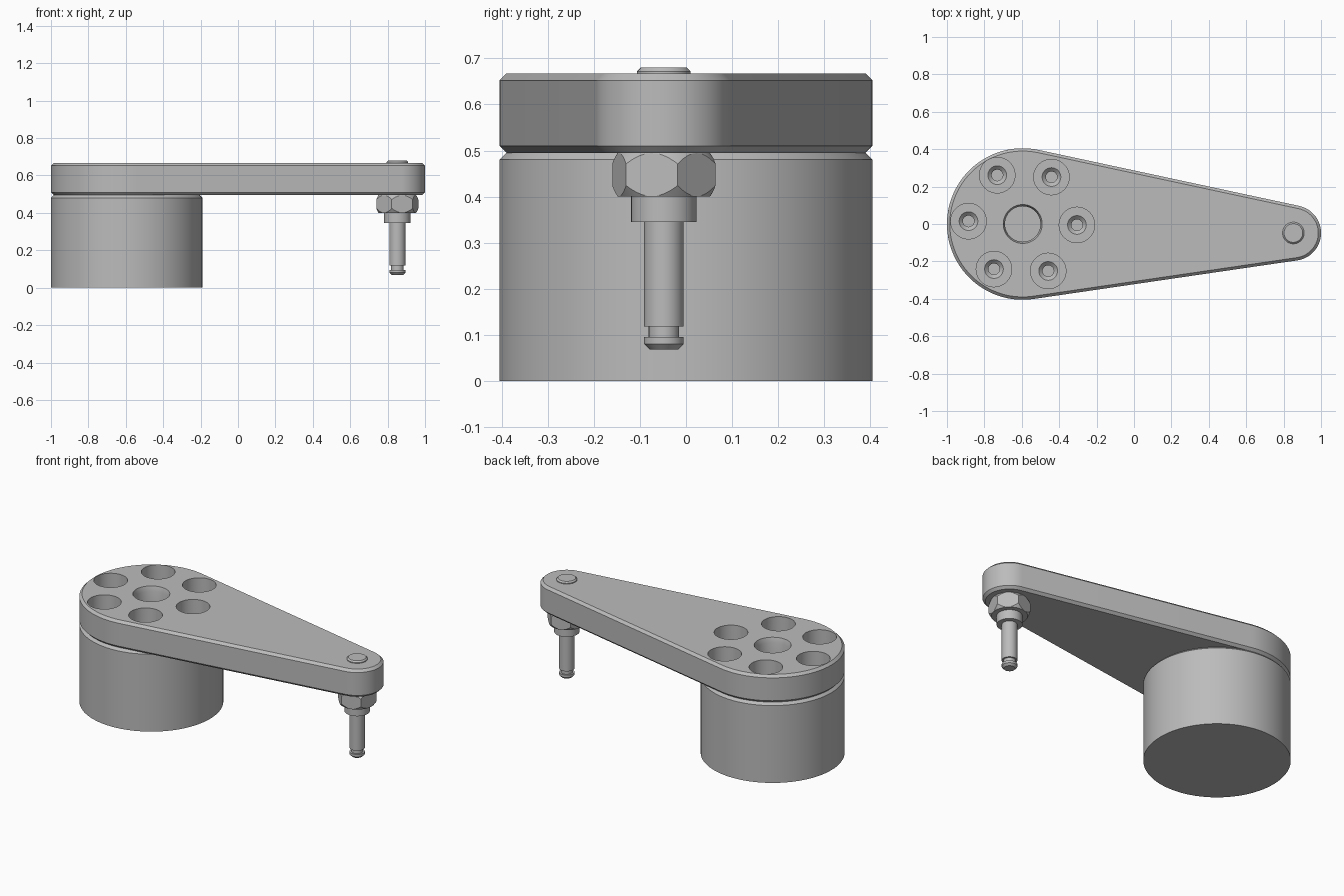
import bpy, bmesh
from math import cos, sin, pi, radians, atan2, acos, hypot

cube = bpy.data.objects.get("Cube")
if cube:
    bpy.data.objects.remove(cube, do_unlink=True)

metal = bpy.data.materials.new("plain grey metal")
metal.use_nodes = True
grey = (0.5, 0.5, 0.5, 1)
metal.diffuse_color = grey
metal.node_tree.nodes["Principled BSDF"].inputs["Base Color"].default_value = grey

HUB = (-0.595, 0.0)
PIN = (0.852, -0.048)
HUB_R, TIP_R = 0.405, 0.148


def skin(name, rings):
    """Closed solid through a stack of equal-length point rings."""
    bm = bmesh.new()
    loops = [[bm.verts.new(p) for p in ring] for ring in rings]
    n = len(loops[0])
    for low, high in zip(loops, loops[1:]):
        for i in range(n):
            j = (i + 1) % n
            bm.faces.new((low[i], low[j], high[j], high[i]))
    bm.faces.new(loops[0][::-1])
    bm.faces.new(loops[-1])
    bmesh.ops.recalc_face_normals(bm, faces=bm.faces)
    mesh = bpy.data.meshes.new(name)
    bm.to_mesh(mesh)
    bm.free()
    mesh.materials.append(metal)
    obj = bpy.data.objects.new(name, mesh)
    bpy.context.collection.objects.link(obj)
    return obj


def lathe(name, centre, profile, sides=64, turn=0.0):
    """Turned solid from (radius, height) pairs, bottom to top."""
    angles = [turn + 2 * pi * i / sides for i in range(sides)]
    return skin(name, [[(centre[0] + r * cos(a), centre[1] + r * sin(a), z)
                        for a in angles] for r, z in profile])


def activate(obj):
    bpy.ops.object.select_all(action='DESELECT')
    obj.select_set(True)
    bpy.context.view_layer.objects.active = obj


def combine(obj, tool, operation):
    """Apply a boolean and throw the tool away."""
    activate(obj)
    mod = obj.modifiers.new("cut", 'BOOLEAN')
    mod.operation, mod.solver, mod.object = operation, 'EXACT', tool
    bpy.ops.object.modifier_apply(modifier=mod.name)
    bpy.data.objects.remove(tool, do_unlink=True)


def arm_outline(inset, z):
    """Outline wrapped round the hub circle and the tip circle."""
    dx, dy = PIN[0] - HUB[0], PIN[1] - HUB[1]
    axis = atan2(dy, dx)
    spread = acos((HUB_R - TIP_R) / hypot(dx, dy))
    points = []
    for (cx, cy), r, start, sweep, steps in (
            (HUB, HUB_R, axis + spread, 2 * (pi - spread), 56),
            (PIN, TIP_R, axis - spread, 2 * spread, 32)):
        for i in range(steps + 1):
            a = start + sweep * i / steps
            points.append((cx + (r - inset) * cos(a), cy + (r - inset) * sin(a), z))
    return points


# Round base with a chamfered top rim
base = lathe("base_cylinder", HUB, [(0.405, 0), (0.405, 0.48), (0.39, 0.495)], 96)

# Tapered arm plate with chamfered edges
arm = skin("arm_plate", [arm_outline(i, z) for i, z in
                         ((0.015, 0.495), (0, 0.51), (0, 0.652), (0.015, 0.667))])

# Central bore with a bevelled mouth
combine(arm, lathe("bore_cutter", HUB, [(0.095, 0.47), (0.095, 0.637),
                                        (0.104, 0.667), (0.104, 0.7)]), 'DIFFERENCE')

# Ring of six counterbored, countersunk screw holes
for k in range(6):
    a = radians(60 * k - 2)
    spot = (HUB[0] + 0.29 * cos(a), HUB[1] + 0.005 + 0.29 * sin(a))
    combine(arm, lathe("screw_hole_cutter", spot,
                       [(0.03, 0.47), (0.03, 0.53), (0.05, 0.55),
                        (0.095, 0.55), (0.095, 0.7)], 48), 'DIFFERENCE')

# Hexagonal nut with rounded-off corners
nut = lathe("hex_nut", PIN, [(0.116, 0.4), (0.116, 0.495)], 6, radians(15))
combine(nut, lathe("nut_trim", PIN, [(0.1, 0.4), (0.118, 0.427),
                                     (0.118, 0.468), (0.1, 0.495)]), 'INTERSECT')

# Crank pin: collar, shaft, retaining groove and bevelled tip
pin = lathe("crank_pin", PIN, [(0.031, 0.068), (0.043, 0.08), (0.043, 0.095),
                               (0.033, 0.095), (0.033, 0.118), (0.043, 0.118),
                               (0.043, 0.345), (0.071, 0.345), (0.071, 0.4)], 48)

# Low bevelled pin head on top of the arm
head = lathe("pin_head", PIN, [(0.058, 0.667), (0.058, 0.672), (0.05, 0.68)], 48)

for obj in (base, arm, nut, pin, head):
    activate(obj)
    bpy.ops.object.shade_smooth_by_angle(angle=radians(25))
